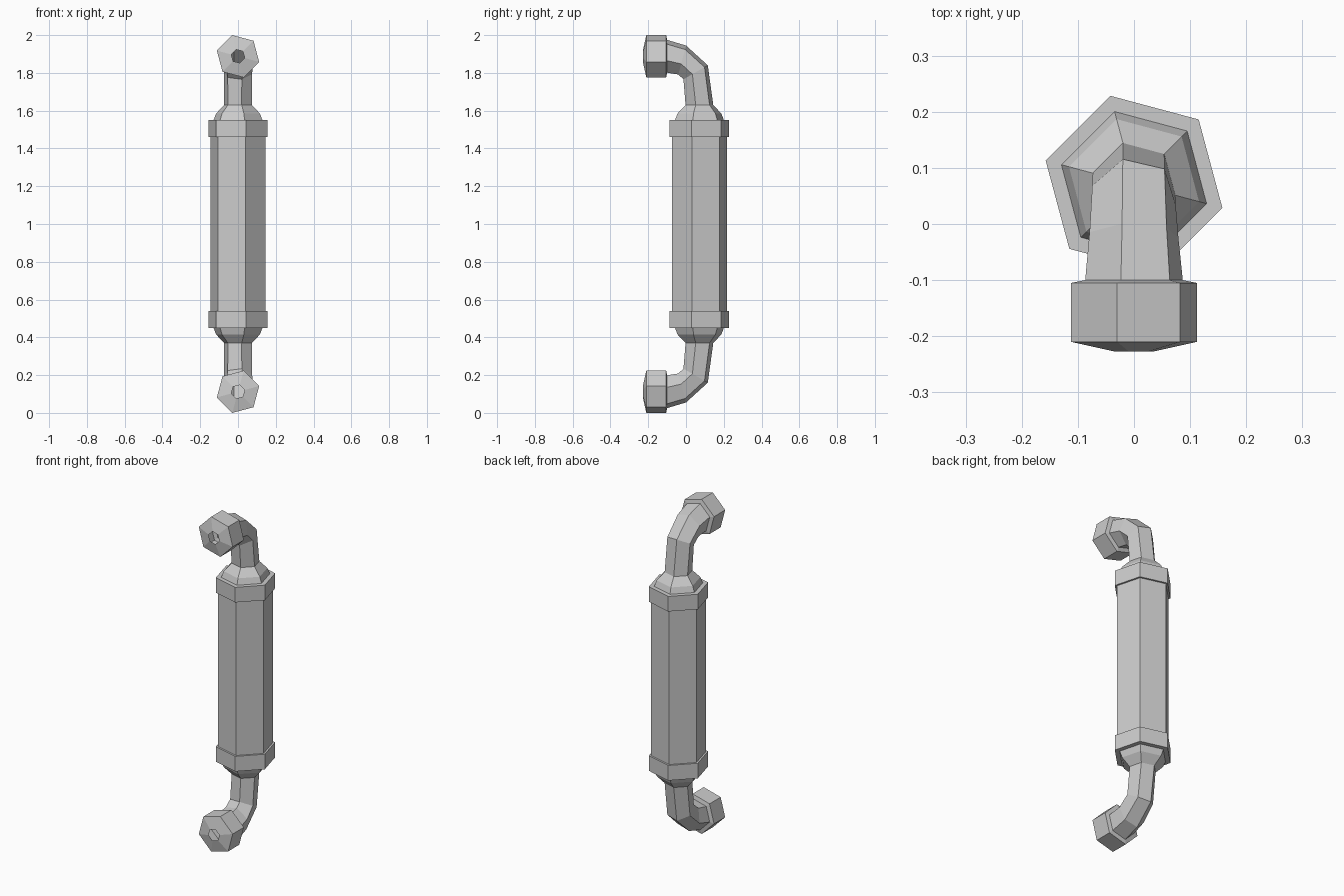
import bpy, bmesh, math

cube = bpy.data.objects.get("Cube")
if cube:
    bpy.data.objects.remove(cube, do_unlink=True)

metal = bpy.data.materials.new("grey metal")
metal.use_nodes = True
GREY = (0.6, 0.6, 0.6, 1)
metal.diffuse_color = GREY
metal.node_tree.nodes["Principled BSDF"].inputs["Base Color"].default_value = GREY

SIDES = 6
TURN = math.radians(-15)   # twist of every hexagon
BODY_Y = 0.071             # axis of the main tube
NUT_Z = 1.888              # axis of the upper nut


def loft(name, rings, lower=False):
    """Skin hexagon rings (y, z, tilt in degrees, radius); lower mirrors about z = 1."""
    bm = bmesh.new()
    loops = []
    for y, z, tilt, r in rings:
        t = math.radians(tilt)
        loop = []
        for k in range(SIDES):
            a = TURN + k * math.tau / SIDES
            u, v = r * math.cos(a), r * math.sin(a)
            pz = z + v * math.sin(t)
            loop.append(bm.verts.new((u, y + v * math.cos(t), 2 - pz if lower else pz)))
        loops.append(loop)
    for low, high in zip(loops, loops[1:]):
        for k in range(SIDES):
            n = (k + 1) % SIDES
            bm.faces.new((low[k], low[n], high[n], high[k]))
    if lower:
        bmesh.ops.reverse_faces(bm, faces=bm.faces)
    mesh = bpy.data.meshes.new(name)
    bm.to_mesh(mesh)
    bm.free()
    mesh.materials.append(metal)
    obj = bpy.data.objects.new(name, mesh)
    bpy.context.collection.objects.link(obj)
    return obj


def upright(*profile):
    return [(BODY_Y, z, 0, r) for z, r in profile]


def facing_front(*profile):
    return [(y, NUT_Z, 90, r) for y, r in profile]


# Main tube
loft("main_tube", upright((0.46, 0.151), (1.54, 0.151)))

# Fittings at both ends
for end, lower in (("upper", False), ("lower", True)):
    loft(end + "_collar", upright((1.46, 0.151), (1.46, 0.163), (1.55, 0.163), (1.55, 0.134)), lower)
    loft(end + "_shoulder", upright((1.55, 0.134), (1.585, 0.12), (1.63, 0.076)), lower)
    # Bent pipe, widening towards the nut
    loft(end + "_elbow", [(BODY_Y, 1.63, 0, 0.076), (0.051, 1.803, 30, 0.077),
                          (-0.02, 1.868, 75, 0.082), (-0.1, NUT_Z, 90, 0.09)], lower)
    # Nut with a chamfered, open front
    loft(end + "_nut", facing_front((-0.1, 0.09), (-0.105, 0.116), (-0.21, 0.116), (-0.227, 0.037)), lower)
